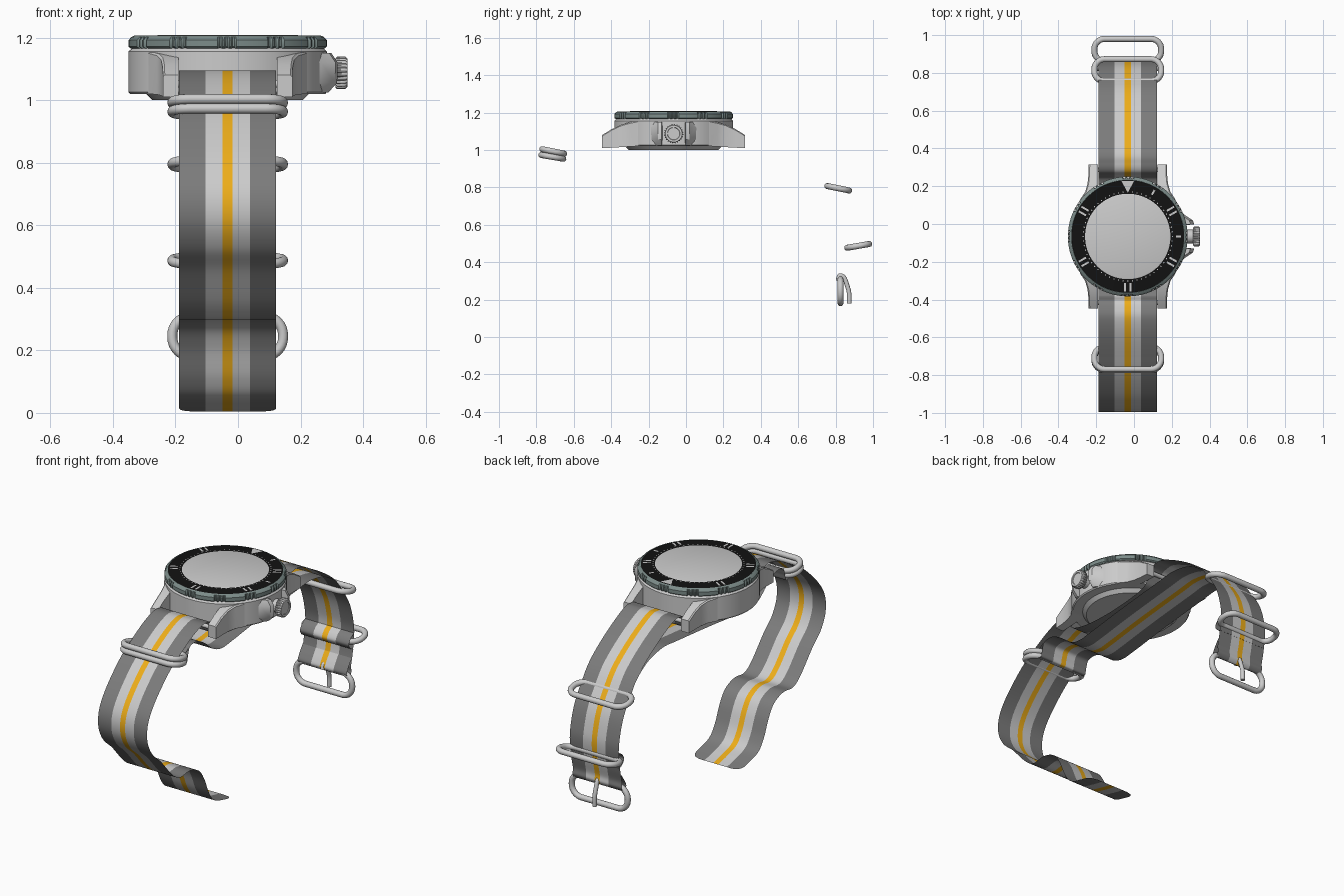
import bpy, bmesh, math
from mathutils import Vector, Matrix

if "Cube" in bpy.data.objects:
    bpy.data.objects.remove(bpy.data.objects["Cube"])

CX, CY = -0.033, -0.066          # watch centre
CASE_AT = Matrix.Translation((CX, CY, 0))


def mat(name, col):
    m = bpy.data.materials.new(name)
    m.diffuse_color = (*col, 1)
    m.use_nodes = True
    m.node_tree.nodes["Principled BSDF"].inputs["Base Color"].default_value = m.diffuse_color
    return m


BLACK = mat("black", (0.006, 0.006, 0.006))
WHITE = mat("white", (0.9, 0.9, 0.9))
BEZEL = mat("bezel_grey", (0.2, 0.26, 0.25))
DARK = mat("dark_grey", (0.2, 0.2, 0.2))
LIGHT = mat("light_grey", (0.55, 0.55, 0.55))
YELLOW = mat("yellow", (0.85, 0.42, 0.01))


def finish(name, bm, mats=(), angle=35, normals=True):
    if normals:
        bmesh.ops.recalc_face_normals(bm, faces=bm.faces)
    me = bpy.data.meshes.new(name)
    bm.to_mesh(me)
    bm.free()
    for m in mats:
        me.materials.append(m)
    me.polygons.foreach_set("use_smooth", [True] * len(me.polygons))
    me.set_sharp_from_angle(angle=math.radians(angle))
    ob = bpy.data.objects.new(name, me)
    bpy.context.collection.objects.link(ob)
    return ob


def lathe(name, profile, n=96, at=CASE_AT, mats=(), dent=lambda i, k: 0):
    """Spin (radius, z) profile; dent(i, k) lowers the radius for grooves."""
    bm = bmesh.new()
    rings = []
    for k, (r, z) in enumerate(profile):
        ring = []
        for i in range(n):
            a, rr = 2 * math.pi * i / n, max(r - dent(i, k), 0)
            ring.append(bm.verts.new((rr * math.cos(a), rr * math.sin(a), z)))
        rings.append(ring)
    for a, b in zip(rings, rings[1:]):
        for i in range(n):
            j = (i + 1) % n
            bm.faces.new((a[i], a[j], b[j], b[i]))
    bmesh.ops.remove_doubles(bm, verts=bm.verts, dist=1e-5)
    bm.transform(at)
    return finish(name, bm, mats)


def loft(name, sections):
    """Join closed point loops and cap both ends."""
    bm = bmesh.new()
    loops = [[bm.verts.new(p) for p in s] for s in sections]
    for a, b in zip(loops, loops[1:]):
        for i in range(len(a)):
            j = (i + 1) % len(a)
            bm.faces.new((a[i], a[j], b[j], b[i]))
    bm.faces.new(loops[0])
    bm.faces.new(loops[-1])
    bm.transform(CASE_AT)
    return finish(name, bm)


def smooth_path(pts, steps=8):
    """Catmull-Rom through (y, z) points."""
    p = [Vector(q) for q in pts]
    p = [2 * p[0] - p[1]] + p + [2 * p[-1] - p[-2]]
    out = []
    for a, b, c, d in zip(p, p[1:], p[2:], p[3:]):
        for s in range(steps):
            t = s / steps
            out.append(0.5 * (2 * b + (c - a) * t + (2 * a - 5 * b + 4 * c - d) * t * t
                              + (3 * b - a - 3 * c + d) * t ** 3))
    return out + [p[-2]]


def strap(name, pts, round_tip=False):
    """Thin striped webbing following a side-view path."""
    bm = bmesh.new()
    rows, dist, prev, R = [], 0, None, 0.05
    for q in smooth_path(pts):
        dist += (q - prev).length if prev else 0
        prev = q
        w = 0.155
        if round_tip and dist < R:
            w -= R - math.sqrt(R * R - (R - dist) ** 2)
        xs = (-w, -0.071, -0.016, 0.016, 0.071, w)
        rows.append([bm.verts.new((CX + x, q.x, q.y)) for x in xs])
    for a, b in zip(rows, rows[1:]):
        for i, m in enumerate((0, 1, 2, 1, 0)):
            bm.faces.new((a[i], a[i + 1], b[i + 1], b[i])).material_index = m
    return finish(name, bm, (DARK, LIGHT, YELLOW), 60)


def tube(name, pts, r, cyclic=False):
    """Round bar along points."""
    cu = bpy.data.curves.new(name, 'CURVE')
    cu.dimensions = '3D'
    cu.bevel_depth, cu.bevel_resolution, cu.use_fill_caps = r, 4, True
    sp = cu.splines.new('POLY')
    sp.points.add(len(pts) - 1)
    for p, q in zip(sp.points, pts):
        p.co = (*q, 1)
        
    sp.use_cyclic_u = cyclic
    sp.use_smooth = True
    ob = bpy.data.objects.new(name, cu)
    bpy.context.collection.objects.link(ob)
    bpy.ops.object.select_all(action='DESELECT')
    ob.select_set(True)
    bpy.context.view_layer.objects.active = ob
    bpy.ops.object.convert(target='MESH')
    return ob


def ring(name, y, z, tilt, half=0.06, corner=0.055, r=0.016):
    """Rounded rectangular metal loop, tilted about x."""
    hx, pts = 0.177, []
    d = Vector((0, math.cos(tilt), math.sin(tilt)))
    for q, (sx, sy) in enumerate(((1, 1), (-1, 1), (-1, -1), (1, -1))):
        for k in range(9):
            a = math.pi / 2 * (q + k / 8)
            u = sx * (hx - corner) + corner * math.cos(a)
            v = sy * (half - corner) + corner * math.sin(a)
            pts.append(Vector((CX + u, y, z)) + d * v)
    return tube(name, pts, r, True)


# Case and case back
lathe("case", [(0, 1.0), (0.24, 1.0), (0.26, 1.02), (0.312, 1.02), (0.317, 1.026),
               (0.317, 1.156), (0.305, 1.167), (0, 1.167)])

# Four lugs and the spring bars
LUG = [(0.13, 0.275, 1.021, 1.16), (0.2, 0.25, 1.02, 1.155), (0.235, 0.226, 1.018, 1.148),
       (0.28, 0.213, 1.015, 1.135), (0.33, 0.208, 1.012, 1.112), (0.382, 0.207, 1.01, 1.08)]
for sx in (1, -1):
    for sy in (1, -1):
        loft("lug", [[(sx * 0.158, sy * y, b), (sx * xo, sy * y, b),
                      (sx * xo, sy * y, t - 0.006), (sx * (xo - 0.006), sy * y, t),
                      (sx * 0.158, sy * y, t)] for y, xo, b, t in LUG])
for sy in (1, -1):
    tube("spring_bar", [(CX + s * 0.17, CY + sy * 0.352, 1.052) for s in (-1, 1)], 0.012)

# Crown guards, crown stem and knurled crown
GUARD = [(0.25, 0.055), (0.352, 0.064), (0.345, 0.085), (0.3, 0.115), (0.25, 0.16)]
for s in (1, -1):
    loft("crown_guard", [[(x - dx, s * y, z) for x, y in GUARD]
                         for z, dx in ((1.025, 0.03), (1.055, 0.002), (1.12, 0), (1.15, 0.02))])
AXIS = Matrix.Translation((CX, CY, 1.087)) @ Matrix.Rotation(math.pi / 2, 4, 'Y')
lathe("crown_stem", [(0, 0.28), (0.036, 0.28), (0.036, 0.35), (0, 0.35)], 32, AXIS)
lathe("crown", [(0, 0.345), (0.047, 0.345), (0.052, 0.35), (0.052, 0.376), (0.045, 0.383),
                (0.034, 0.383), (0.032, 0.379), (0, 0.379)], 96, AXIS,
      dent=lambda i, k: 0.005 if k in (1, 2, 3) and i % 4 < 2 else 0)

# Bezel with twelve groups of three grip grooves
GROOVES = (10, 11, 14, 15, 18, 19)
lathe("bezel", [(0.29, 1.164), (0.31, 1.165), (0.317, 1.171), (0.317, 1.192),
                (0.308, 1.202), (0.299, 1.206), (0.29, 1.2)], 360, mats=[BEZEL],
      dent=lambda i, k: 0.009 if k in (1, 2, 3) and (i + 15) % 30 in GROOVES else 0)
lathe("bezel_insert", [(0.3, 1.2), (0.3, 1.205), (0.226, 1.207), (0.226, 1.2)], mats=[BLACK])
lathe("crystal", [(0.226, 1.19), (0.226, 1.207), (0.22, 1.209), (0, 1.209)])

# Bezel markings: minute dots, bars and the pointer triangle
bm = bmesh.new()


def mark(pts, minute):
    a = -2 * math.pi * minute / 60
    m = CASE_AT @ Matrix.Rotation(a, 4, 'Z')
    bm.faces.new([bm.verts.new(m @ Vector((x, y, 1.2085))) for x, y in pts])


for minute in range(1, 60):
    mark([(0.0035 * math.cos(k * math.pi / 4), 0.236 + 0.0035 * math.sin(k * math.pi / 4))
          for k in range(8)], minute)
for minute in (5, 10, 15, 20, 30, 40, 50):
    offsets = (0,) if minute in (5, 15) else (-0.014, 0.014)
    h = 0.014 if minute in (5, 15) else 0.022
    for o in offsets:
        mark([(o - 0.005, 0.269 - h), (o + 0.005, 0.269 - h),
              (o + 0.005, 0.269 + h), (o - 0.005, 0.269 + h)], minute)
mark([(0, 0.232), (0.034, 0.294), (-0.034, 0.294)], 0)
finish("bezel_markings", bm, [WHITE], normals=False)

# Main strap: tail, under the case, down to the buckle
strap("main_strap", [
    (-0.22, 0.004), (-0.3, 0.022), (-0.385, 0.05), (-0.435, 0.11), (-0.48, 0.21), (-0.53, 0.275),
    (-0.61, 0.305), (-0.7, 0.3), (-0.77, 0.345), (-0.87, 0.455), (-0.95, 0.53), (-0.993, 0.62),
    (-0.985, 0.72), (-0.92, 0.82), (-0.8, 0.935), (-0.7, 1.0), (-0.59, 1.06), (-0.5, 1.092),
    (-0.445, 1.09), (-0.405, 1.072), (-0.391, 1.03), (-0.365, 0.995), (-0.25, 0.965),
    (-0.07, 0.955), (0.12, 0.966), (0.23, 0.99), (0.258, 1.03), (0.275, 1.072), (0.32, 1.09),
    (0.39, 1.085), (0.55, 1.005), (0.69, 0.907), (0.77, 0.81), (0.834, 0.709), (0.868, 0.6),
    (0.876, 0.52), (0.863, 0.42), (0.848, 0.35), (0.85, 0.312), (0.83, 0.289),
    (0.808, 0.312), (0.822, 0.345), (0.853, 0.39)], True)

# Second strap layer, looped round the keeper
strap("under_strap", [
    (0.765, 0.817), (0.71, 0.885), (0.61, 0.948), (0.476, 0.976), (0.34, 0.965), (0.02, 0.933),
    (-0.23, 0.902), (-0.32, 0.896), (-0.395, 0.92), (-0.47, 0.98), (-0.54, 1.018), (-0.605, 1.015),
    (-0.625, 0.975), (-0.635, 0.937), (-0.665, 0.945), (-0.665, 0.98), (-0.62, 1.01)])

# Small webbing loop that holds the lower keeper
strap("keeper_loop", [(0.875, 0.525), (0.845, 0.505), (0.828, 0.475), (0.843, 0.448), (0.868, 0.435)])

# Metal keepers and the buckle with its tongue
ring("keeper_upper", -0.71, 0.992, -0.2)
ring("keeper_lower", -0.715, 0.963, -0.17)
ring("keeper_rear", 0.814, 0.795, -0.2)
ring("keeper_rear_low", 0.921, 0.487, 0.17)
ring("buckle", 0.826, 0.245, math.pi / 2, half=0.064, corner=0.06)
tube("buckle_tongue", [(CX, y, z) for y, z in smooth_path(
    [(0.812, 0.3), (0.822, 0.328), (0.845, 0.318), (0.86, 0.28), (0.872, 0.235), (0.873, 0.18)], 5)], 0.012)
